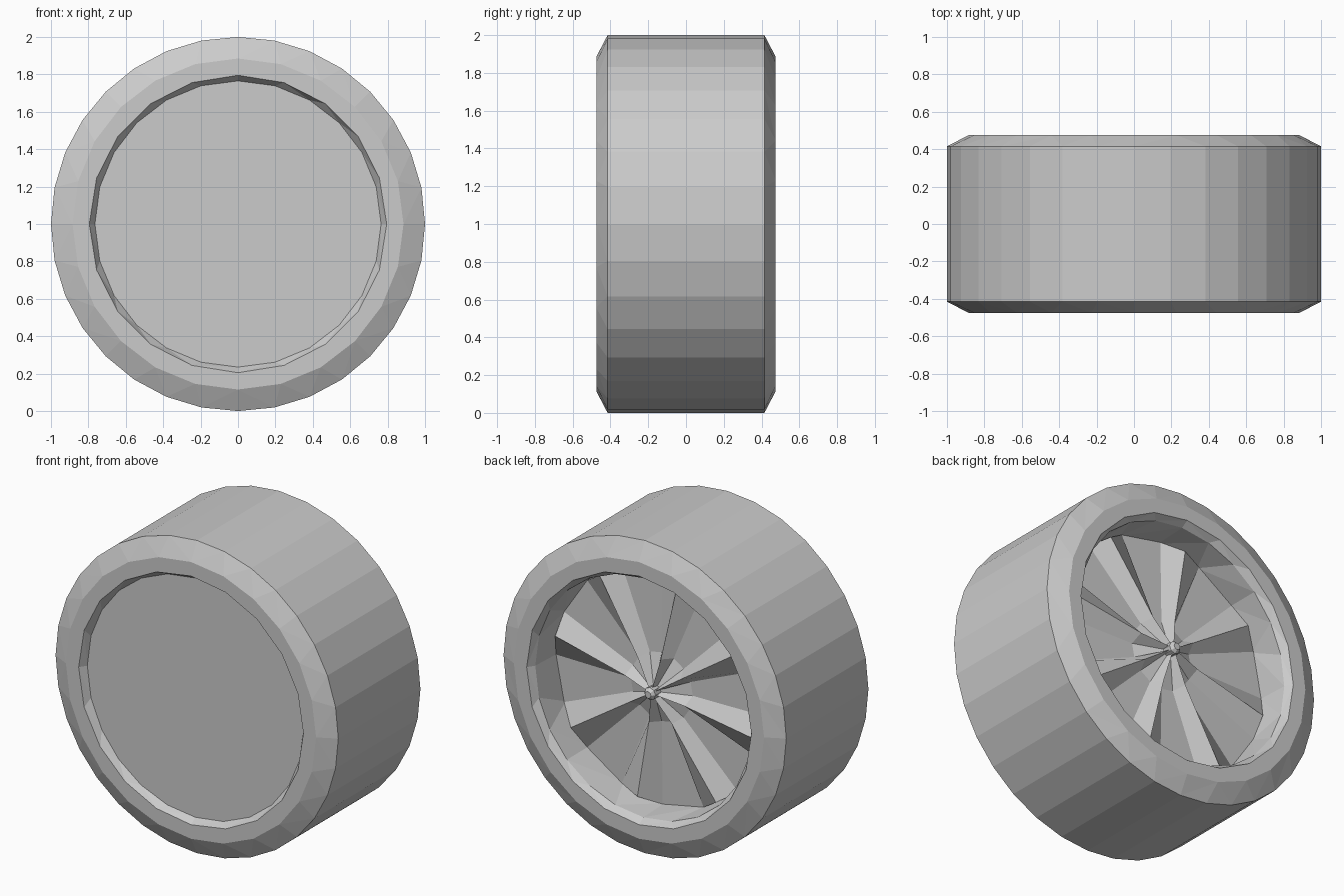
import bpy, bmesh
from math import cos, sin, pi, radians

if "Cube" in bpy.data.objects:
    bpy.data.objects.remove(bpy.data.objects["Cube"])


def circle(n, r, y, phase=0.0):
    """Ring of (angle, radius, y) samples around the axle."""
    return [(phase + 2 * pi * i / n, r, y) for i in range(n)]


def add_ring(bm, samples):
    return [(a, bm.verts.new((r * cos(a), y, 1 + r * sin(a)))) for a, r, y in samples]


def bridge(bm, A, B):
    """Stitch two rings, which may have different side counts."""
    na, nb = len(A), len(B)

    def ang(R, k):
        return R[k % len(R)][0] + 2 * pi * (k // len(R))

    def v(R, k):
        return R[k % len(R)][1]

    i = j = 0
    while i < na or j < nb:
        step_a = i < na and (j >= nb or ang(A, i + 1) <= ang(B, j + 1) + 1e-5)
        step_b = j < nb and (i >= na or ang(B, j + 1) <= ang(A, i + 1) + 1e-5)
        if step_a and step_b and na == nb:
            bm.faces.new((v(A, i + 1), v(A, i), v(B, j), v(B, j + 1)))
            i, j = i + 1, j + 1
        elif step_a:
            bm.faces.new((v(A, i + 1), v(A, i), v(B, j)))
            i += 1
        else:
            bm.faces.new((v(A, i), v(B, j), v(B, j + 1)))
            j += 1


def lathe(name, profile, cap_first=False, cap_last=False):
    bm = bmesh.new()
    rings = [add_ring(bm, p) for p in profile]
    for a, b in zip(rings, rings[1:]):
        bridge(bm, a, b)
    if cap_first:
        bm.faces.new([v for _, v in rings[0]])
    if cap_last:
        bm.faces.new([v for _, v in reversed(rings[-1])])
    mesh = bpy.data.meshes.new(name)
    bm.to_mesh(mesh)
    bm.free()
    ob = bpy.data.objects.new(name, mesh)
    bpy.context.collection.objects.link(ob)
    return ob


def spoke_ring(r, edge_y, ridge_y):
    """Eight ridges, each 22.5 degrees wide, with flat gaps between."""
    ring = []
    for k in range(8):
        for off, rr, y in ((0, r, edge_y), (11.25, r * 0.981, ridge_y), (22.5, r, edge_y)):
            ring.append((radians(45 * k + off), rr, y))
    return ring


# Tyre: front lip, chamfers, tread, back lip and recessed inner wall
lathe("tyre", [
    circle(24, 0.765, -0.43),
    circle(20, 0.795, -0.475),
    circle(24, 0.885, -0.475),
    circle(32, 1.0, -0.415),
    circle(32, 1.0, 0.415),
    circle(24, 0.885, 0.475),
    circle(20, 0.795, 0.475),
    circle(24, 0.765, 0.43),
    circle(16, 0.755, 0.22),
])

# Flat cover closing the front of the wheel
lathe("front_cover", [circle(24, 0.765, -0.43)], cap_first=True)

# Ridged spokes rising toward the hub in the back recess
lathe("back_spokes", [
    spoke_ring(0.755, 0.235, 0.285),
    spoke_ring(0.22, 0.245, 0.315),
    spoke_ring(0.035, 0.31, 0.35),
])

# Small bevelled hub pin
lathe("hub", [
    circle(8, 0.04, 0.28),
    circle(8, 0.04, 0.365),
    circle(8, 0.022, 0.385),
], cap_first=True, cap_last=True)
